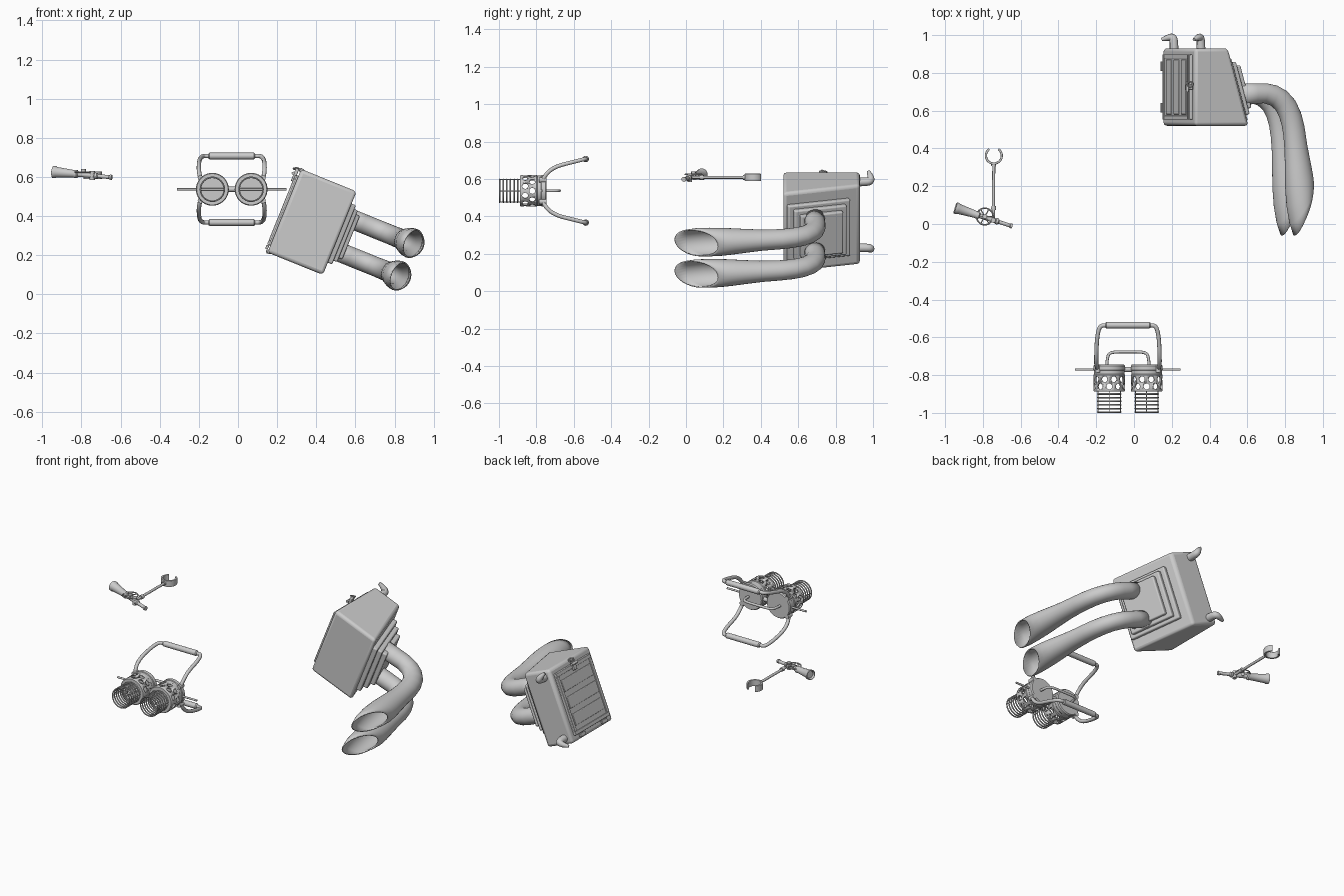
import bpy, bmesh, math
from math import sin, cos, pi, tau, radians
from mathutils import Vector as V, Matrix as M

if "Cube" in bpy.data.objects:
    bpy.data.objects.remove(bpy.data.objects["Cube"])


def finish(name, bm, mat=None, bevel=0.0, angle=35):
    bmesh.ops.remove_doubles(bm, verts=bm.verts, dist=1e-5)
    bmesh.ops.recalc_face_normals(bm, faces=bm.faces)
    me = bpy.data.meshes.new(name)
    bm.to_mesh(me)
    bm.free()
    ob = bpy.data.objects.new(name, me)
    bpy.context.collection.objects.link(ob)
    if mat:
        ob.matrix_world = mat
    if bevel:
        b = ob.modifiers.new("bevel", "BEVEL")
        b.width, b.segments = bevel, 3
    bpy.ops.object.select_all(action="DESELECT")
    ob.select_set(True)
    bpy.context.view_layer.objects.active = ob
    bpy.ops.object.shade_smooth_by_angle(angle=radians(angle))
    return ob


def loft(bm, rings, cap=True, loop=False):
    rows = [[bm.verts.new(p) for p in r] for r in rings]
    n = len(rows[0])
    pairs = list(zip(rows, rows[1:])) + ([(rows[-1], rows[0])] if loop else [])
    for a, b in pairs:
        for i in range(n):
            j = (i + 1) % n
            bm.faces.new((a[i], a[j], b[j], b[i]))
    if cap and not loop:
        bm.faces.new(rows[0])
        bm.faces.new(rows[-1])


def lathe(name, prof, pos, axis, n=32, loop=False):
    """prof: (radius, distance along axis)"""
    q = V(axis).to_track_quat("Z", "Y").to_matrix().to_4x4()
    rings = [[(r * cos(tau * i / n), r * sin(tau * i / n), t) for i in range(n)] for r, t in prof]
    bm = bmesh.new()
    loft(bm, rings, cap=prof[0][0] > 0 and prof[-1][0] > 0, loop=loop)
    return finish(name, bm, M.Translation(pos) @ q)


def rod(name, a, b, r, n=16):
    a, b = V(a), V(b)
    return lathe(name, [(r, 0), (r, (b - a).length)], a, b - a, n)


def ring(name, pos, axis, R, r, n=32):
    prof = [(R + r * cos(tau * k / 8), r * sin(tau * k / 8)) for k in range(8)]
    return lathe(name, prof, pos, axis, n, loop=True)


def tube(name, pts, radii, mat=None):
    """smooth bent tube through the points"""
    cu = bpy.data.curves.new(name, "CURVE")
    cu.dimensions = "3D"
    cu.bevel_depth, cu.bevel_resolution, cu.resolution_u = 1.0, 3, 6
    cu.use_fill_caps = True
    s = cu.splines.new("NURBS")
    s.points.add(len(pts) - 1)
    for p, co, r in zip(s.points, pts, radii):
        p.co, p.radius = (*co, 1), r
    s.order_u, s.use_endpoint_u = 3, True
    ob = bpy.data.objects.new(name, cu)
    bpy.context.collection.objects.link(ob)
    if mat:
        ob.matrix_world = mat
    bpy.ops.object.select_all(action="DESELECT")
    ob.select_set(True)
    bpy.context.view_layer.objects.active = ob
    bpy.ops.object.convert(target="MESH")
    bpy.ops.object.shade_smooth_by_angle(angle=radians(50))
    return ob


def box(name, c, s, mat=M(), bevel=0.006):
    bm = bmesh.new()
    bmesh.ops.create_cube(bm, size=1, matrix=M.Translation(c) @ M.Diagonal((*s, 1)))
    return finish(name, bm, mat, bevel)


# ---- twin-barrel viewer ----
CX, CZ = -0.032, 0.537
for side in (-1, 1):
    c = V((CX + side * 0.099, 0, CZ))
    # hollow barrel, closed at the back
    barrel = lathe("viewer_barrel", [(0, -0.745), (0.079, -0.745), (0.084, -0.752), (0.084, -0.772),
                   (0.081, -0.776), (0.081, -0.795), (0.084, -0.799), (0.084, -0.882), (0.08, -0.888),
                   (0.06, -0.888), (0.06, -0.88), (0.075, -0.88), (0.075, -0.757), (0, -0.757)],
                   c, (0, 1, 0), 40)
    # vent holes in two staggered rows
    bm = bmesh.new()
    for k in range(20):
        a, y = tau * k / 20, (-0.822, -0.86)[k % 2]
        d = V((cos(a), 0, sin(a)))
        m = M.Translation(c + d * 0.08 + V((0, y, 0))) @ d.to_track_quat("Z", "Y").to_matrix().to_4x4()
        bmesh.ops.create_cone(bm, cap_ends=True, segments=14, radius1=0.016, radius2=0.016, depth=0.03, matrix=m)
    cut = finish("hole_cutter", bm)
    cut.hide_render = True
    bo = barrel.modifiers.new("holes", "BOOLEAN")
    bo.operation, bo.object, bo.solver = "DIFFERENCE", cut, "EXACT"
    bpy.context.view_layer.objects.active = barrel
    bpy.ops.object.modifier_apply(modifier="holes")
    bpy.data.objects.remove(cut)
    # ribbed front lens hood
    for k in range(6):
        ring("hood_ring", c + V((0, -0.9 - 0.0192 * k, 0)), (0, 1, 0), 0.061, 0.004)
    for k in range(4):
        d = V((cos(k * pi / 2), 0, sin(k * pi / 2))) * 0.06
        rod("hood_rail", c + d + V((0, -0.885, 0)), c + d + V((0, -0.998, 0)), 0.0025, 8)
rod("viewer_axle", (-0.313, -0.77, CZ), (0.247, -0.77, CZ), 0.006)
rod("viewer_hinge", (CX - 0.02, -0.77, CZ), (CX + 0.02, -0.77, CZ), 0.013)
# upper and lower carrying loops with thicker grips
for s in (-1, 1):
    half = [(0.160, -0.765, 0.055), (0.168, -0.755, 0.085), (0.168, -0.70, 0.13), (0.164, -0.60, 0.155),
            (0.15, -0.54, 0.17), (0.12, -0.535, 0.17)]
    pts = [(CX - x, y, CZ + s * z) for x, y, z in half] + [(CX + x, y, CZ + s * z) for x, y, z in half[::-1]]
    tube("carry_loop", pts, [0.011] * len(pts))
    lathe("loop_grip", [(0.012, 0), (0.017, 0.006), (0.017, 0.234), (0.012, 0.24)],
          (CX - 0.12, -0.536, CZ + s * 0.17), (1, 0, 0), 20)
    for t in (-1, 1):
        rod("loop_mount", (CX + t * 0.16, -0.785, CZ + s * 0.058), (CX + t * 0.16, -0.745, CZ + s * 0.058), 0.014)
tube("rear_handle", [(CX + x, y, CZ) for x, y in ((-0.112, -0.75), (-0.11, -0.70), (-0.09, -0.677), (0, -0.677),
     (0.09, -0.677), (0.11, -0.70), (0.112, -0.75))], [0.008] * 7)

# ---- small scope on an arm ----
A, B = V((-0.947, 0.086, 0.626)), V((-0.645, -0.012, 0.598))
lathe("scope_tube", [(0, 0.012), (0.022, 0.012), (0.026, 0), (0.031, 0.002), (0.031, 0.014), (0.027, 0.022),
      (0.019, 0.115), (0.021, 0.12), (0.021, 0.132), (0.013, 0.138), (0.013, 0.225), (0.016, 0.228),
      (0.016, 0.24), (0.01, 0.245), (0.01, 0.305), (0.013, 0.308), (0.013, 0.319), (0, 0.319)], A, B - A, 24)
hub = V((-0.79, 0.04, 0.625))
ring("wheel_rim", hub, (0, 0, 1), 0.044, 0.004)
rod("wheel_hub", hub - V((0, 0, 0.02)), hub + V((0, 0, 0.015)), 0.012)
for k in range(3):
    d = V((cos(k * pi / 3), sin(k * pi / 3), 0)) * 0.044
    rod("wheel_spoke", hub - d, hub + d, 0.003, 8)
rod("arm_joint", (-0.745, 0.02, 0.585), (-0.745, 0.02, 0.63), 0.013)
rod("arm", (-0.745, 0.015, 0.609), (-0.742, 0.325, 0.609), 0.008)
for y in (0.075, 0.305):
    rod("arm_collar", (-0.744, y, 0.609), (-0.742, y + 0.02, 0.609), 0.013)
# open clamp ring at the arm's end
bm = bmesh.new()
arc = [radians(125 + 290 * k / 28) for k in range(29)]
loft(bm, [[(r * cos(a), r * sin(a), z) for r, z in ((0.036, -0.02), (0.048, -0.02), (0.048, 0.02), (0.036, 0.02))]
          for a in arc])
finish("arm_clamp", bm, M.Translation((-0.742, 0.362, 0.609)), 0.003)

# ---- tilted wedge case; local axes: x outward, z up, whole frame tilted ----
F = M.Translation((0.237, 0, 0.427)) @ M.Rotation(radians(22), 4, "Y")
bm = bmesh.new()
loft(bm, [[(0, 0.52, z), (0.31, 0.52, z), (0.192, 0.93, z), (0, 0.93, z)] for z in (-0.23, 0.23)])
finish("case_body", bm, F, 0.018)
# ribbed door on the inner face
box("door_panel", (-0.003, 0.725, 0), (0.018, 0.345, 0.385), F)
for s in (-1, 1):
    box("door_frame", (-0.012, 0.725, s * 0.18), (0.012, 0.345, 0.022), F, 0.003)
    box("door_frame", (-0.012, 0.725 + s * 0.162, 0), (0.012, 0.022, 0.34), F, 0.003)
    box("door_hinge", (-0.012, 0.725 + s * 0.11, -0.205), (0.014, 0.05, 0.022), F, 0.003)
for z in (-0.105, 0, 0.105):
    box("door_rib", (-0.011, 0.725, z), (0.012, 0.29, 0.07), F, 0.004)
box("latch_plate", (-0.018, 0.725, 0.19), (0.018, 0.03, 0.07), F, 0.004)
rod("latch_bar", F @ V((-0.03, 0.70, 0.195)), F @ V((-0.03, 0.755, 0.195)), 0.008)
ring("latch_loop", F @ V((-0.025, 0.74, 0.222)), (0, 0.3, 1), 0.014, 0.004, 20)
# horn-shaped hooks on the back
for s in (-1, 1):
    tube("back_hook", [(0.05, 0.91, s * 0.19), (0.05, 0.965, s * 0.19), (0.045, 0.99, s * 0.195),
         (0.02, 0.986, s * 0.215), (-0.005, 0.976, s * 0.228)], [0.024, 0.023, 0.021, 0.016, 0.009], F)

# stacked plates on the slanted outer face
P = F @ M.Translation((0.25, 0.725, 0)) @ M.Rotation(radians(16), 4, "Z")
for x, w, h in ((0.012, 0.345, 0.325), (0.04, 0.29, 0.285), (0.068, 0.235, 0.24)):
    box("outlet_plate", (x, -0.02, 0), (0.034, w, h), P, 0.008)

# two flared pipes with oblique mouths: (outer x, outer y, inner x, inner y, half height)
rows = [(0.55, 0.742, 0.55, 0.63, 0.05), (0.64, 0.745, 0.64, 0.635, 0.05), (0.70, 0.745, 0.685, 0.64, 0.05),
        (0.755, 0.733, 0.725, 0.627, 0.05), (0.805, 0.705, 0.752, 0.603, 0.05), (0.85, 0.655, 0.772, 0.565, 0.051),
        (0.88, 0.59, 0.786, 0.515, 0.052), (0.898, 0.52, 0.794, 0.46, 0.053), (0.913, 0.42, 0.80, 0.38, 0.056),
        (0.928, 0.34, 0.802, 0.29, 0.063), (0.942, 0.265, 0.804, 0.19, 0.071), (0.947, 0.22, 0.812, 0.09, 0.076),
        (0.943, 0.18, 0.828, 0.0, 0.078), (0.938, 0.17, 0.848, -0.062, 0.076)]
for s in (-1, 1):
    rings = []
    for ox, oy, ix, iy, b in rows:
        o, i = V(((ox - 0.27) / 0.927, oy, 0)), V(((ix - 0.27) / 0.927, iy, 0))
        rings.append([(o + i) / 2 + (o - i) / 2 * cos(tau * k / 28) + V((0, 0, s * 0.09 + b * sin(tau * k / 28)))
                      for k in range(28)])
    bm = bmesh.new()
    loft(bm, rings, cap=False)
    pipe = finish("flared_pipe", bm, F, angle=60)
    sol = pipe.modifiers.new("wall", "SOLIDIFY")
    sol.thickness, sol.offset = 0.007, -1
